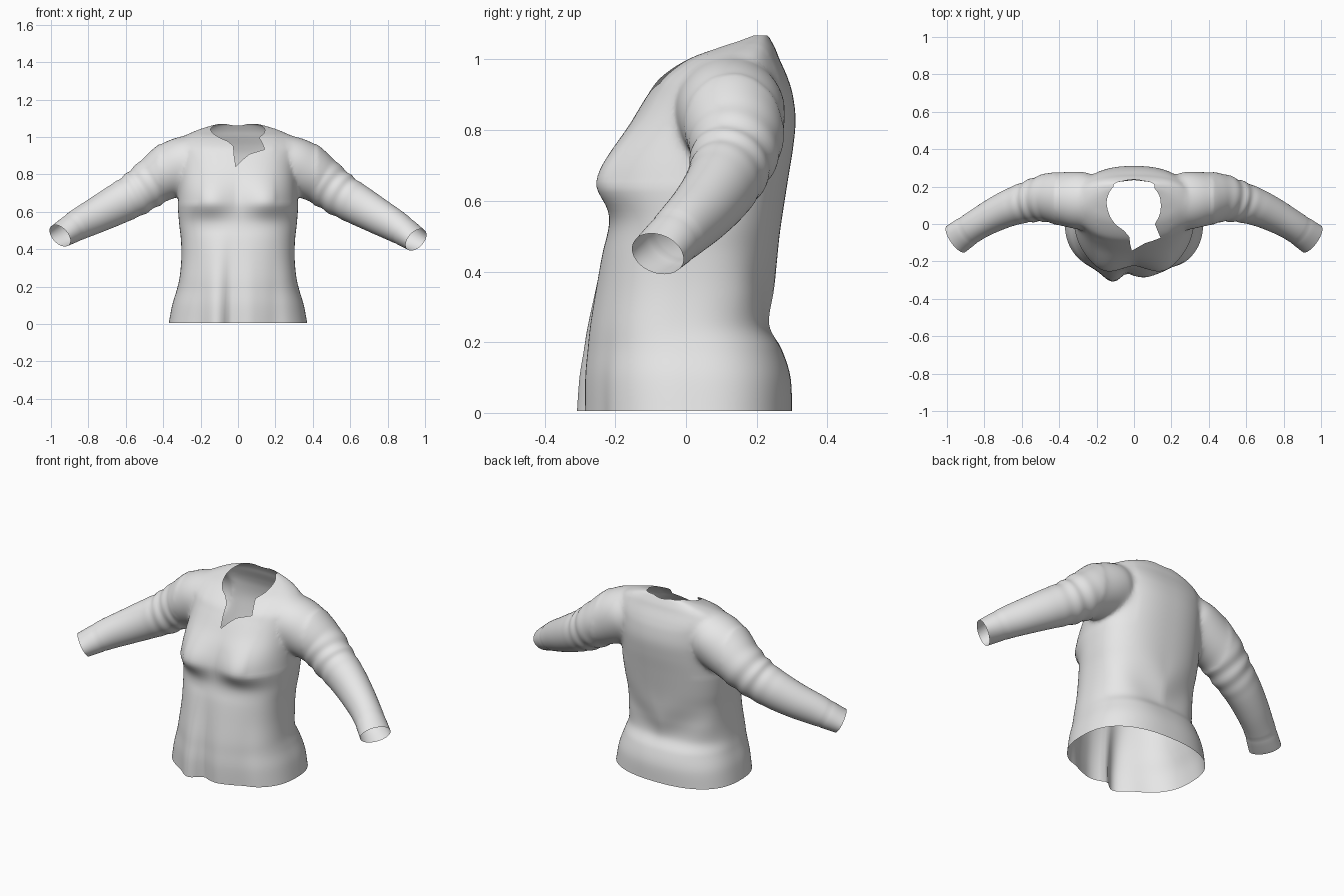
import bpy, bmesh, math
from mathutils import Vector

if "Cube" in bpy.data.objects:
    bpy.data.objects.remove(bpy.data.objects["Cube"])

fabric = bpy.data.materials.new("light grey fabric")
fabric.diffuse_color = (0.8, 0.8, 0.8, 1)
fabric.use_nodes = True
fabric.node_tree.nodes["Principled BSDF"].inputs["Base Color"].default_value = fabric.diffuse_color
opening = bpy.data.materials.new("temporary opening")


def spline(rows, t):
    """Catmull-Rom through table rows, t in 0..1."""
    n = len(rows) - 1
    i = min(int(t * n), n - 1)
    u = t * n - i
    a, b, c, d = (rows[max(0, min(n, i + k))] for k in (-1, 0, 1, 2))
    return [0.5 * (2 * q + (r - p) * u + (2 * p - 5 * q + 4 * r - s) * u * u
                   + (3 * q - p - 3 * r + s) * u ** 3) for p, q, r, s in zip(a, b, c, d)]


def bump(v, mid, width):
    return math.exp(-((v - mid) / width) ** 2)


def loft(name, rings, side_mat=0):
    """Closed tube through rings; caps get the temporary opening material."""
    bm = bmesh.new()
    loops = [[bm.verts.new(p) for p in ring] for ring in rings]
    n = len(loops[0])
    for a, b in zip(loops, loops[1:]):
        for i in range(n):
            j = (i + 1) % n
            bm.faces.new((a[i], a[j], b[j], b[i])).material_index = side_mat
    for cap in (loops[0], loops[-1]):
        bm.faces.new(cap).material_index = 1
    bmesh.ops.recalc_face_normals(bm, faces=bm.faces)
    me = bpy.data.meshes.new(name)
    bm.to_mesh(me)
    bm.free()
    ob = bpy.data.objects.new(name, me)
    me.materials.append(fabric)
    me.materials.append(opening)
    bpy.context.collection.objects.link(ob)
    return ob


def boolean(target, other, mode):
    mod = target.modifiers.new("join", 'BOOLEAN')
    mod.operation, mod.solver, mod.object = mode, 'EXACT', other
    bpy.context.view_layer.objects.active = target
    bpy.ops.object.modifier_apply(modifier=mod.name)
    bpy.data.objects.remove(other)


# Torso: height, half width, front y, back y
BODY = [(0.005, .37, -.275, .30), (.1, .352, -.277, .296), (.18, .328, -.272, .272),
        (.25, .312, -.266, .236), (.35, .303, -.252, .243), (.45, .305, -.236, .257),
        (.54, .315, -.216, .27), (.65, .322, -.21, .287), (.75, .315, -.185, .303),
        (.83, .31, -.148, .31), (.9, .312, -.108, .302), (.95, .318, -.07, .287),
        (1.0, .29, 0, .265), (1.03, .235, .07, .253), (1.055, .16, .14, .24),
        (1.068, .11, .17, .232)]


def body_ring(t, n=128):
    z, w, yf, yb = spline(BODY, t)
    ring = []
    mid, half = (yf + yb) / 2, (yb - yf) / 2
    for i in range(n):
        a = 2 * math.pi * i / n
        c, s = math.cos(a), math.sin(a)
        x = w * math.copysign(abs(c) ** .85, c)
        y = mid + half * math.copysign(abs(s) ** (.85 if s < 0 else .76), s)
        loose = max(0, 1 - z / .5)
        if s < 0:
            f = min(1, -s * 2)
            # bust, with a sharper lower edge
            y -= f * .062 * bump(abs(x), .165, .125) * bump(z, .655, .075 if z < .655 else .13)
            # hanging folds in the front
            y -= f * loose * (.042 * bump(x, -.12, .06) - .02 * bump(x, -.04, .03)
                              + .012 * bump(x, .06, .05) - .012 * bump(x, .2, .05))
        else:
            # slanting drape folds low on the back
            f = min(1, s * 2) * bump(z, .33, .12)
            y += f * .007 * math.sin(20 * (abs(x) - .6 * z))
        ring.append((x, y, z))
    return ring


shirt = loft("shirt", [body_ring(k / 100) for k in range(101)])

# Sleeves: centre x, y, z, radius across, radius up
ARM = [(.18, .125, .895, .12, .11), (.265, .125, .872, .155, .142), (.35, .132, .825, .152, .152),
       (.45, .14, .762, .132, .13), (.55, .122, .69, .112, .116), (.65, .092, .632, .1, .107),
       (.75, .047, .575, .09, .096), (.85, -.01, .518, .082, .084), (.952, -.08, .45, .086, .066)]


def sleeve_ring(t, side, n=56):
    x, y, z, ra, rb = spline(ARM, t)
    ahead, back = spline(ARM, min(1, t + .02)), spline(ARM, max(0, t - .02))
    d = (Vector(ahead[:3]) - Vector(back[:3])).normalized()
    across = d.cross(Vector((0, 0, 1))).normalized()
    up = across.cross(d)
    ring = []
    for i in range(n):
        a = 2 * math.pi * i / n
        # gathered wrinkles at the elbow, and a cuff seam
        k = 1 + .03 * bump(x, .53, .07) * math.sin(95 * x + 1.2 * math.sin(a + side))
        k -= .025 * bump(x, .885, .008)
        p = Vector((x, y, z)) + across * (ra * k * math.cos(a)) + up * (rb * k * math.sin(a))
        if side < 0:
            p.z += .022 * t ** 3
        ring.append((side * p.x, p.y, p.z))
    return ring


for side in (1, -1):
    boolean(shirt, loft("sleeve", [sleeve_ring(k / 90, side) for k in range(91)]), 'UNION')

# Neckline: rounded opening, then the front slit with its turned-out corner
ROUND = [(-.025, -.07), (-.055, -.035), (-.1, 0), (-.132, .05), (-.146, .12), (-.122, .185),
         (-.07, .225), (0, .237), (.06, .225), (.113, .187), (.14, .135), (.14, .06), (.112, 0)]
NECK = [spline(ROUND, k / 60) for k in range(61)]
NECK += [(.13, -.045), (.142, -.074), (.1, -.09), (.06, -.102), (.025, -.122), (-.012, -.143), (-.02, -.11)]
cutter = loft("neck_cutter", [[(x, y, z) for x, y in NECK] for z in (.75, 1.2)], 1)
cutter.hide_render = True
boolean(shirt, cutter, 'DIFFERENCE')

# Open the hem, cuffs and neck, and soften the armhole joins
bm = bmesh.new()
bm.from_mesh(shirt.data)
bmesh.ops.delete(bm, geom=[f for f in bm.faces if f.material_index == 1], context='FACES')
join = [v for v in bm.verts if .2 < abs(v.co.x) < .42 and v.co.z > .64 and not v.is_boundary]
for _ in range(20):
    bmesh.ops.smooth_vert(bm, verts=join, factor=.5, use_axis_x=True, use_axis_y=True, use_axis_z=True)
bm.to_mesh(shirt.data)
bm.free()
shirt.data.materials.clear()
shirt.data.materials.append(fabric)
bpy.data.materials.remove(opening)

bpy.ops.object.select_all(action='DESELECT')
shirt.select_set(True)
bpy.context.view_layer.objects.active = shirt
bpy.ops.object.shade_smooth_by_angle(angle=math.radians(60))
